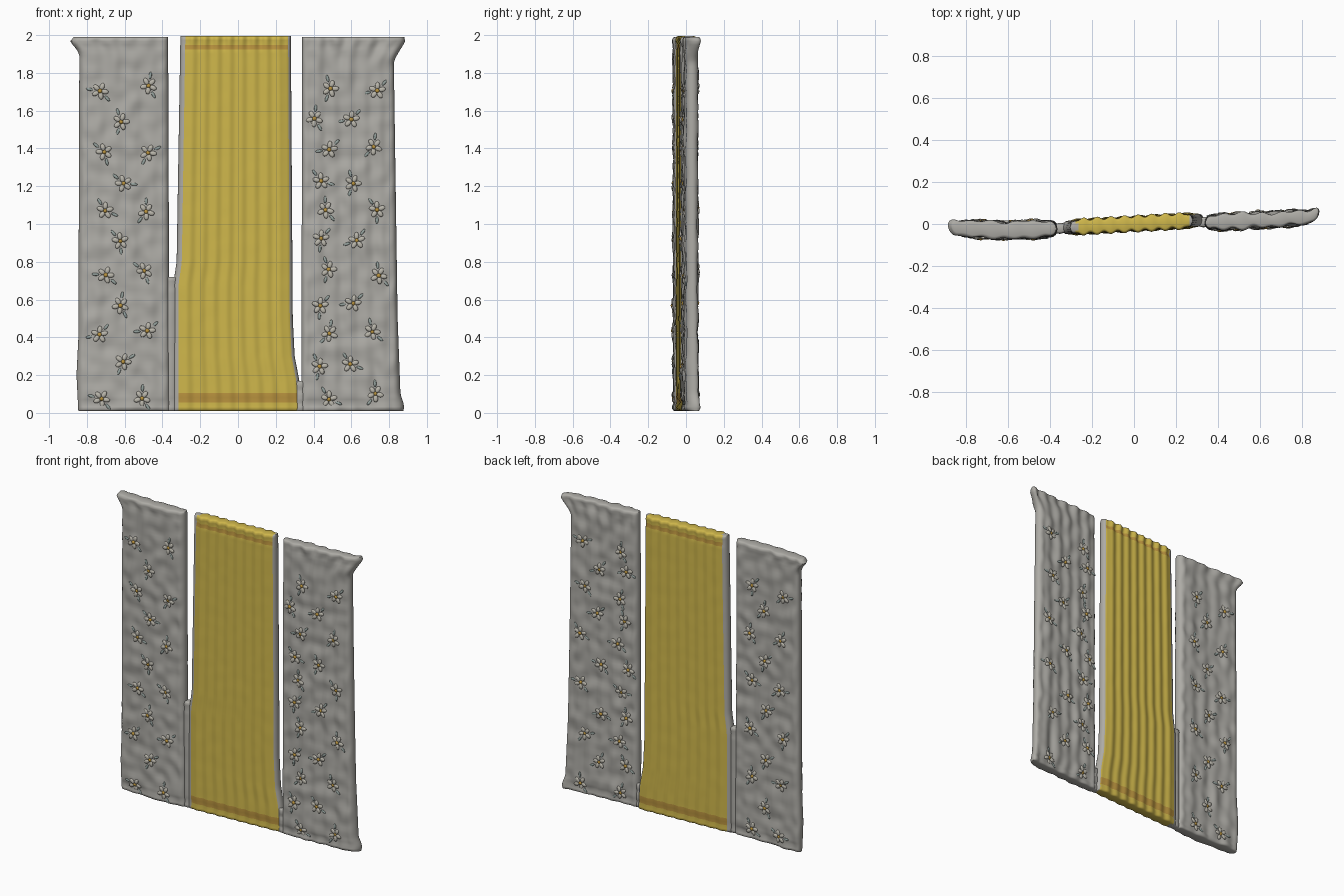
import bpy, bmesh, math, random
from mathutils import Vector, Matrix, noise

if "Cube" in bpy.data.objects:
    bpy.data.objects.remove(bpy.data.objects["Cube"])

random.seed(4)


def mat(name, r, g, b):
    m = bpy.data.materials.new(name)
    m.diffuse_color = (r, g, b, 1)
    m.use_nodes = True
    m.node_tree.nodes["Principled BSDF"].inputs["Base Color"].default_value = m.diffuse_color
    return m


GREY = mat("linen_grey", 0.42, 0.41, 0.38)
YELLOW = mat("yellow", 0.62, 0.47, 0.07)
OCHRE = mat("hem_ochre", 0.5, 0.3, 0.05)
PETAL = mat("petal", 0.5, 0.48, 0.42)
LEAF = mat("leaf", 0.3, 0.36, 0.34)


def lerp(keys, v):
    """Piecewise linear lookup through (position, value) keys."""
    if v <= keys[0][0]:
        return keys[0][1]
    for (a, p), (b, q) in zip(keys, keys[1:]):
        if v <= b:
            return p + (q - p) * (v - a) / (b - a)
    return keys[-1][1]


def rounding(d, r):
    return math.sqrt(max(0, 1 - (1 - min(d, r) / r) ** 2))


def finish(bm, name, mats):
    bmesh.ops.recalc_face_normals(bm, faces=bm.faces)
    me = bpy.data.meshes.new(name)
    bm.to_mesh(me)
    bm.free()
    ob = bpy.data.objects.new(name, me)
    bpy.context.collection.objects.link(ob)
    for m in mats:
        me.materials.append(m)
    bpy.ops.object.select_all(action='DESELECT')
    ob.select_set(True)
    bpy.context.view_layer.objects.active = ob
    bpy.ops.object.shade_smooth_by_angle(angle=math.radians(50))


class Panel:
    """Padded cloth panel between two edge profiles, leaning along a line in plan."""

    def __init__(self, left, right, z0, z1, mid, half, ribs, rib_amp, rough):
        self.left, self.right, self.z0, self.z1 = left, right, z0, z1
        self.mid, self.half = mid, half
        self.ribs, self.rib_amp, self.rough = ribs, rib_amp, rough

    def y(self, x, z, side):
        a, b = lerp(self.left, z), lerp(self.right, z)
        d = min(x - a, b - x)
        e = min(z - self.z0, self.z1 - z)
        t = self.half * rounding(d, 0.04) * (0.65 + 0.35 * rounding(e, 0.02))
        u = (x - a) / (b - a)
        fade = min(1, max(d, 0) / 0.03)
        amp = self.rib_amp * (2.0 if z > self.z1 - 0.06 else 1)
        t += fade * amp * math.cos(2 * math.pi * self.ribs * u)
        t += fade * self.rough * noise.noise(Vector((x * 13, side * 5, z * 13)))
        # stitched hem grooves
        for g in (self.z0 + 0.04, self.z1 - 0.05):
            t -= fade * 0.006 * math.exp(-((z - g) / 0.01) ** 2)
        return lerp(self.mid, x) + side * t

    def build(self, name, nu, nz, mats, pick=None):
        edge = [0, 0.004, 0.012, 0.025, 0.045, 0.07]
        us = edge + [0.09 + 0.82 * i / nu for i in range(nu + 1)] + [1 - e for e in reversed(edge)]
        h = self.z1 - self.z0
        lip = [0, 0.003, 0.008, 0.015]
        zs = ([self.z0 + v for v in lip] + [self.z0 + 0.022 + (h - 0.044) * i / nz for i in range(nz + 1)]
              + [self.z1 - v for v in reversed(lip)])
        loop = [(u, -1) for u in us] + [(u, 1) for u in reversed(us[1:-1])]
        bm = bmesh.new()
        rings = []
        for z in zs:
            a, b = lerp(self.left, z), lerp(self.right, z)
            ring = []
            for u, s in loop:
                x = a + (b - a) * u
                ring.append(bm.verts.new((x, self.y(x, z, s), z)))
            rings.append(ring)
        n = len(loop)
        for j in range(len(zs) - 1):
            for i in range(n):
                k = (i + 1) % n
                f = bm.faces.new((rings[j][i], rings[j][k], rings[j + 1][k], rings[j + 1][i]))
                if pick:
                    f.material_index = pick((loop[i][0] + loop[k][0]) / 2, (zs[j] + zs[j + 1]) / 2)
        # end strips joining front and back
        m = len(us)
        for ring in (rings[0], rings[-1]):
            for i in range(m - 1):
                q = [ring[i], ring[i + 1], ring[(n - i - 1) % n], ring[(n - i) % n]]
                f = bm.faces.new(list(dict.fromkeys(q)))
                f.material_index = pick(us[i], 1) if pick else 0
        finish(bm, name, mats)


def blob(bm, pos, size, turn, index):
    """Flattened ellipsoid lying against the cloth."""
    m = Matrix.Translation(pos) @ Matrix.Rotation(turn, 4, 'Y') @ Matrix.Diagonal((*size, 1))
    r = bmesh.ops.create_icosphere(bm, subdivisions=2, radius=1, matrix=m)
    for v in r['verts']:
        for f in v.link_faces:
            f.material_index = index


def flowers(name, panel, columns):
    """Staggered relief flowers on both faces."""
    bm = bmesh.new()
    for row in range(11):
        z = 1.72 - row * 0.163
        for x in columns[row % 2]:
            for side in (-1, 1):
                px, pz = x + random.uniform(-.02, .02), z + random.uniform(-.02, .02)
                turn = random.uniform(0, 6)

                def place(r, a, size, index):
                    qx, qz = px + r * math.cos(a), pz + r * math.sin(a)
                    blob(bm, (qx, panel.y(qx, qz, side), qz), size, -a, index)

                for k in range(5):
                    place(0.026, turn + k * 1.257, (0.02, 0.007, 0.013), 0)
                place(0, 0, (0.012, 0.009, 0.012), 1)
                for k in (0.6, 3.1):
                    place(0.055, turn + k, (0.02, 0.005, 0.008), 2)
    finish(bm, name, [PETAL, OCHRE, LEAF])


# grey patterned side panels, with the top outer corner flaring out
left = Panel([(0, -.845), (.2, -.855), (.4, -.845), (1.89, -.84), (1.92, -.85), (1.965, -.89), (1.99, -.87)],
             [(0, -.36), (.7, -.365), (1.99, -.37)],
             0.01, 1.99, [(-.89, -.005), (-.82, -.022), (-.6, -.03), (-.36, -.022)], 0.038, 5, 0.002, 0.010)
right = Panel([(0, .335), (1.99, .34)],
              [(0, .875), (.04, .88), (.1, .86), (.5, .845), (1.86, .825), (1.9, .845), (1.965, .885), (1.99, .88)],
              0.01, 1.99, [(.33, .006), (.6, .018), (.83, .033), (.89, .062)], 0.034, 6, 0.003, 0.010)
left.build("left_curtain", 50, 100, [GREY])
right.build("right_curtain", 50, 100, [GREY])
flowers("left_flowers", left, [(-.72, -.49), (-.605,)])
flowers("right_flowers", right, [(.47, .73), (.42, .61)])

# ribbed yellow centre panel with grey side borders and ochre hems
centre = Panel([(0, -.345), (.68, -.343), (.8, -.325), (1.99, -.305)],
               [(0, .335), (.17, .325), (.3, .3), (.5, .29), (1.99, .28)],
               0.01, 1.995, [(-.34, -.018), (.3, .018)], 0.036, 9, 0.0035, 0.001)


def centre_colour(u, z):
    if u < 0.05 or u > 0.97:
        return 1
    return 2 if 0.05 < z < 0.10 or 1.93 < z < 1.96 else 0


centre.build("centre_curtain", 80, 80, [YELLOW, GREY, OCHRE], centre_colour)

# thin webs closing the lower part of each gap
Panel([(0, -.39)], [(0, -.315)], 0.01, 0.72, [(-.4, -.024), (-.3, -.017)],
      0.025, 1, 0, 0.002).build("left_web", 8, 30, [GREY])
Panel([(0, .3)], [(0, .37)], 0.01, 0.17, [(.28, .004), (.38, .012)],
      0.025, 1, 0, 0.002).build("right_web", 8, 10, [GREY])
